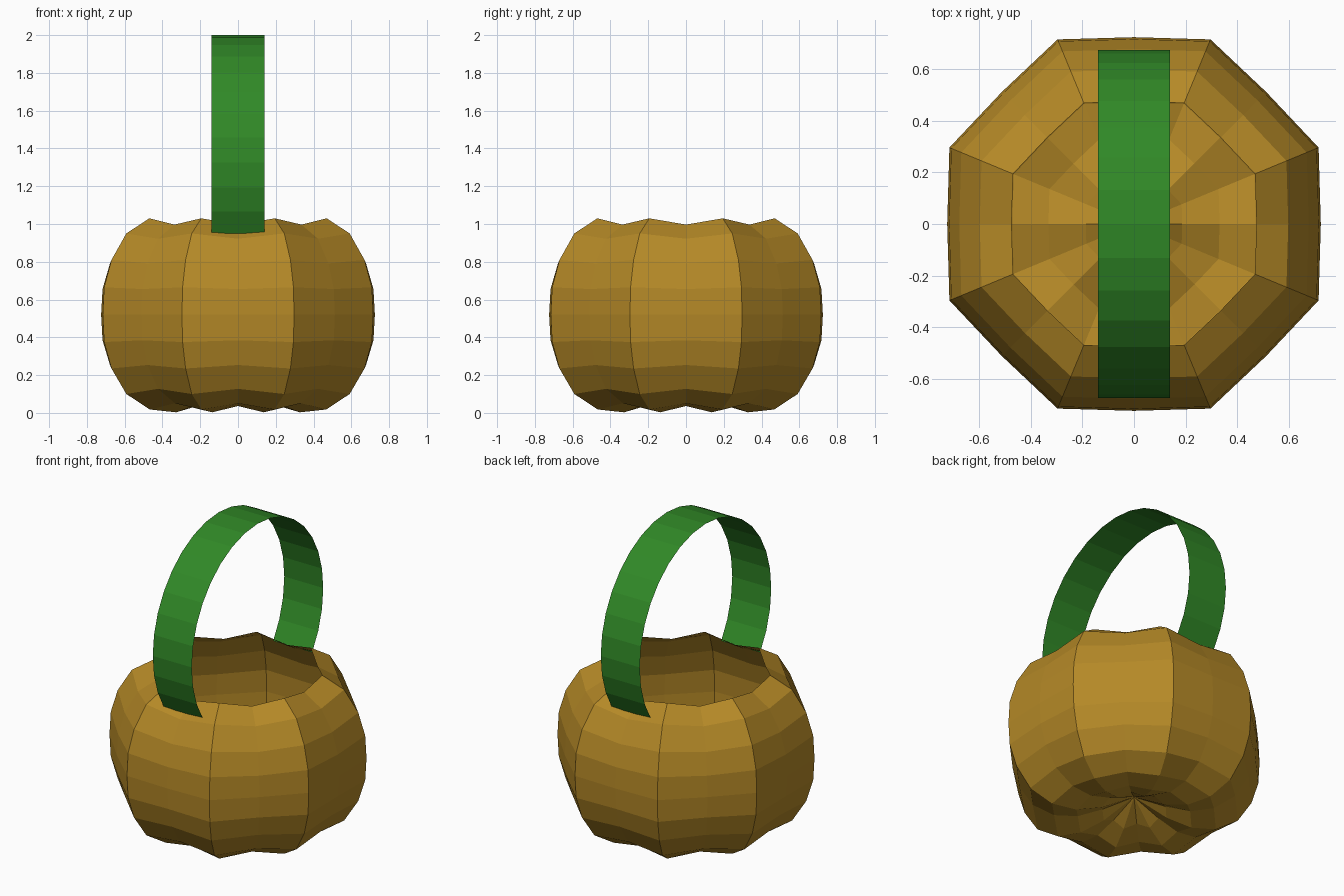
import bpy, bmesh, math

if "Cube" in bpy.data.objects:
    bpy.data.objects.remove(bpy.data.objects["Cube"])

def material(name, rgb):
    m = bpy.data.materials.new(name)
    m.diffuse_color = (*rgb, 1)
    m.use_nodes = True
    m.node_tree.nodes["Principled BSDF"].inputs["Base Color"].default_value = m.diffuse_color
    return m

def make_object(name, bm, mat):
    mesh = bpy.data.meshes.new(name)
    bm.to_mesh(mesh)
    bm.free()
    mesh.materials.append(mat)
    obj = bpy.data.objects.new(name, mesh)
    bpy.context.collection.objects.link(obj)
    return obj

def bridge(bm, a, b, closed):
    n = len(a)
    for i in range(n if closed else n - 1):
        j = (i + 1) % n
        bm.faces.new((a[i], a[j], b[j], b[i]))

# Pumpkin bowl: 16-sided open shell, ridges alternate with shallower valleys
MID_Z, VALLEY = 0.52, 0.935
profile = [(0.20, 0.045), (0.355, 0.003), (0.505, 0.018), (0.64, 0.10),
           (0.725, 0.235), (0.767, 0.375), (0.775, 0.52), (0.767, 0.665),
           (0.725, 0.81), (0.64, 0.95), (0.508, 1.03)]
bm = bmesh.new()
rings = []
for r, z in profile:
    ring = []
    for i in range(16):
        a = math.tau * i / 16
        k = VALLEY if i % 2 == 0 else 1
        a += math.pi / 8 * 0
        ring.append(bm.verts.new((r * k * math.cos(a), r * k * math.sin(a),
                                  MID_Z + (z - MID_Z) * k)))
    rings.append(ring)
for low, high in zip(rings, rings[1:]):
    bridge(bm, low, high, True)
# Raised dimple under the bowl
pole = bm.verts.new((0, 0, 0.15))
for i in range(16):
    bm.faces.new((pole, rings[0][(i + 1) % 16], rings[0][i]))
make_object("pumpkin_bowl", bm, material("pumpkin_ochre", (0.46, 0.25, 0.02)))

# Handle: flat strap bent round an arc
R, CENTER_Z, HALF_W, STEPS = 0.675, 1.325, 0.14, 22
bm = bmesh.new()
sides = [[], []]
for i in range(STEPS + 1):
    a = math.radians(11.25) * (i - STEPS / 2)
    for side, x in zip(sides, (-HALF_W, HALF_W)):
        side.append(bm.verts.new((x, R * math.sin(a), CENTER_Z + R * math.cos(a))))
bridge(bm, sides[1], sides[0], False)
make_object("handle", bm, material("leaf_green", (0.03, 0.25, 0.02)))
